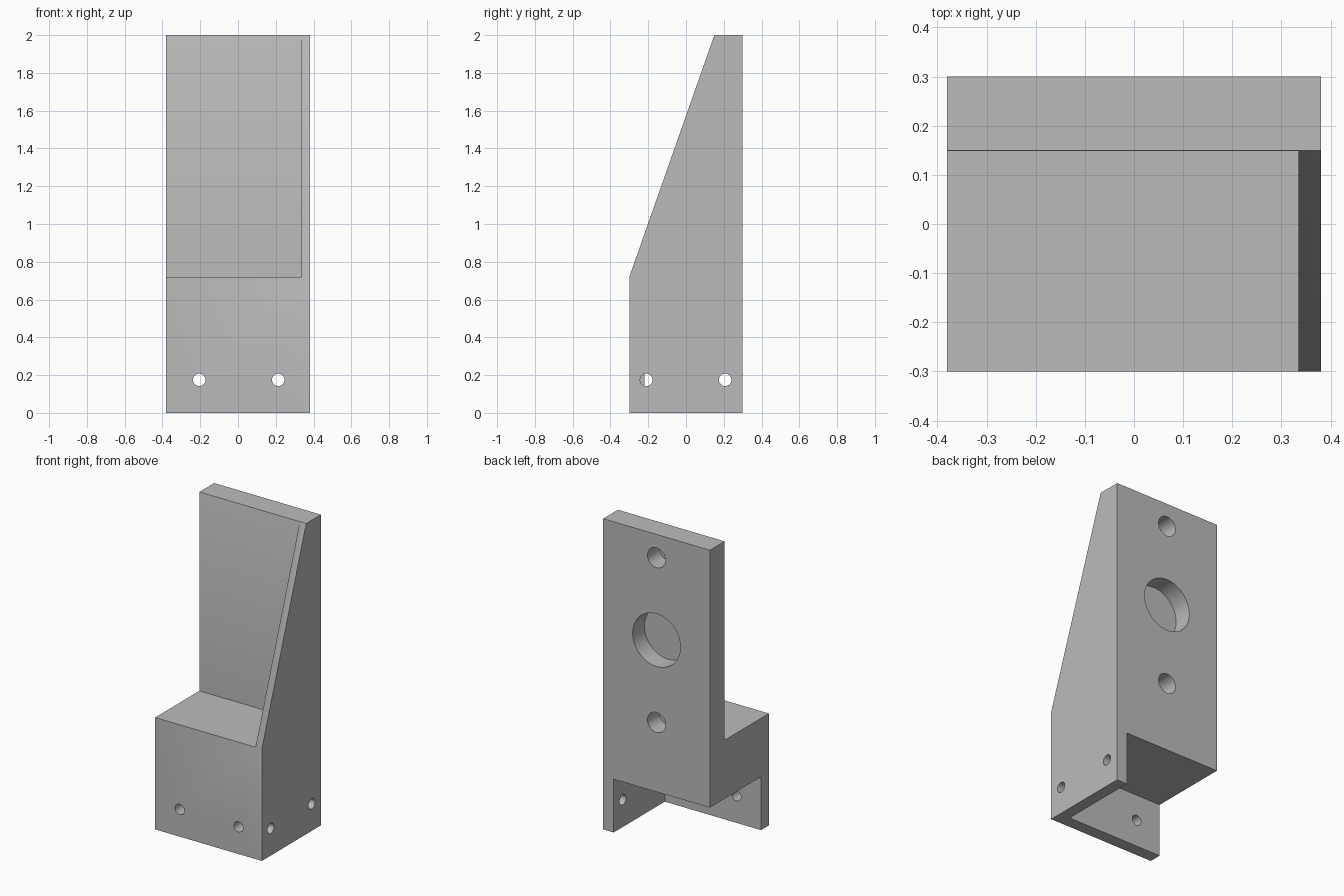
import bpy, bmesh
from math import pi, radians
from mathutils import Matrix, Vector

cube = bpy.data.objects.get("Cube")
if cube:
    bpy.data.objects.remove(cube, do_unlink=True)

grey = bpy.data.materials.new("plain grey")
grey.use_nodes = True
colour = (0.5, 0.5, 0.5, 1)
grey.diffuse_color = colour
grey.node_tree.nodes["Principled BSDF"].inputs["Base Color"].default_value = colour


def add_object(name, bm):
    bmesh.ops.recalc_face_normals(bm, faces=bm.faces)
    mesh = bpy.data.meshes.new(name)
    bm.to_mesh(mesh)
    bm.free()
    mesh.materials.append(grey)
    obj = bpy.data.objects.new(name, mesh)
    bpy.context.collection.objects.link(obj)
    return obj


def extruded(name, profile, x0, x1):
    """Side profile (y, z) swept along x."""
    bm = bmesh.new()
    face = bm.faces.new([bm.verts.new((x0, y, z)) for y, z in profile])
    ext = bmesh.ops.extrude_face_region(bm, geom=[face])
    moved = [v for v in ext["geom"] if isinstance(v, bmesh.types.BMVert)]
    bmesh.ops.translate(bm, verts=moved, vec=(x1 - x0, 0, 0))
    return add_object(name, bm)


def box(name, low, high):
    low, high = Vector(low), Vector(high)
    bm = bmesh.new()
    mat = Matrix.Translation((low + high) / 2) @ Matrix.Diagonal((*(high - low), 1))
    bmesh.ops.create_cube(bm, size=1, matrix=mat)
    return add_object(name, bm)


def cylinder(name, centre, axis, radius, length):
    bm = bmesh.new()
    turn = Matrix.Rotation(pi / 2, 4, "Y" if axis == "x" else "X")
    bmesh.ops.create_cone(bm, cap_ends=True, segments=48, radius1=radius, radius2=radius,
                          depth=length, matrix=Matrix.Translation(centre) @ turn)
    return add_object(name, bm)


W, D, H = 0.38, 0.3, 2.0      # half width, half depth, height
SHELF, PLATE = 0.72, 0.15     # shelf height, front of back plate

# Solid bracket with a sloping front
bracket = extruded("bracket", [(-D, 0), (D, 0), (D, H), (PLATE, H), (-D, SHELF)], -W, W)

# Open space above the shelf, leaving the gusset, and corner recess underneath
cutters = [
    box("shelf_cutter", (-1, -1, SHELF), (0.335, PLATE - 0.001, 3)),
    box("recess_cutter", (-1, -0.22, -1), (0.305, 1, 0.343)),
]

# Screw holes through the front and side skirts
for x in (-0.205, 0.213):
    cutters.append(cylinder("front_hole_cutter", (x, -D, 0.175), "y", 0.033, 0.18))
for y in (-0.21, 0.207):
    cutters.append(cylinder("side_hole_cutter", (W, y, 0.175), "x", 0.033, 0.16))

# Blind holes in the back plate
for z, radius in ((0.79, 0.064), (1.32, 0.17), (1.85, 0.064)):
    cutters.append(cylinder("back_hole_cutter", (0, D, z), "y", radius, 0.24))

bpy.context.view_layer.objects.active = bracket
for cutter in cutters:
    mod = bracket.modifiers.new("cut", "BOOLEAN")
    mod.operation = "DIFFERENCE"
    mod.solver = "EXACT"
    mod.object = cutter
    bpy.ops.object.modifier_apply(modifier=mod.name)
    bpy.data.objects.remove(cutter, do_unlink=True)

bpy.ops.object.select_all(action="DESELECT")
bracket.select_set(True)
bpy.ops.object.shade_smooth_by_angle(angle=radians(30))
